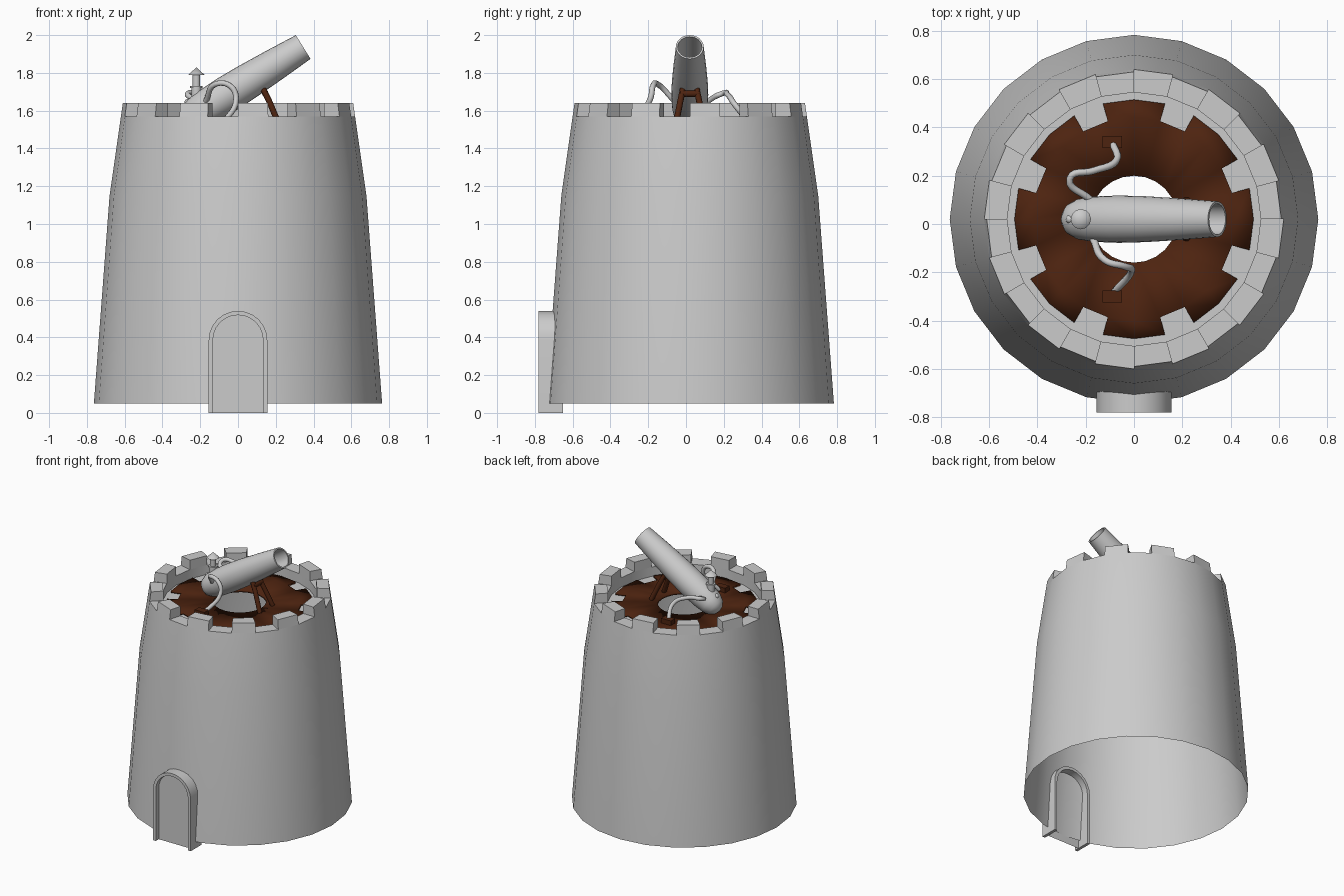
import bpy, bmesh, math
from mathutils import Vector

cube = bpy.data.objects.get("Cube")
if cube:
    bpy.data.objects.remove(cube, do_unlink=True)

CY = 0.02      # tower centre in y
SEGS = 24
built = []


def material(name, rgb):
    m = bpy.data.materials.new(name)
    m.use_nodes = True
    m.diffuse_color = (*rgb, 1)
    bsdf = next(n for n in m.node_tree.nodes if n.type == 'BSDF_PRINCIPLED')
    bsdf.inputs["Base Color"].default_value = (*rgb, 1)
    bsdf.inputs["Roughness"].default_value = 0.8
    return m


stone = material("stone_grey", (0.6, 0.6, 0.6))
wood = material("dark_wood", (0.075, 0.017, 0.005))


def finish(name, bm, mat, loc=(0, CY, 0)):
    bmesh.ops.remove_doubles(bm, verts=bm.verts, dist=1e-5)
    bmesh.ops.recalc_face_normals(bm, faces=bm.faces)
    me = bpy.data.meshes.new(name)
    bm.to_mesh(me)
    bm.free()
    ob = bpy.data.objects.new(name, me)
    ob.location = loc
    me.materials.append(mat)
    bpy.context.collection.objects.link(ob)
    built.append(ob)
    return ob


def polar(r, k, z, n=SEGS):
    a = 2 * math.pi * k / n
    return (r * math.cos(a), r * math.sin(a), z)


def lathe(name, profile, mat, n=SEGS, loc=(0, CY, 0)):
    bm = bmesh.new()
    for (r0, z0), (r1, z1) in zip(profile, profile[1:]):
        for k in range(n):
            pts = [polar(r0, k, z0, n), polar(r0, k + 1, z0, n),
                   polar(r1, k + 1, z1, n), polar(r1, k, z1, n)]
            if r0 == 0:
                pts.pop(1)
            elif r1 == 0:
                pts.pop(2)
            bm.faces.new([bm.verts.new(p) for p in pts])
    return finish(name, bm, mat, loc)


def box(name, centre, size, mat):
    bm = bmesh.new()
    bmesh.ops.create_cube(bm, size=1)
    bmesh.ops.scale(bm, vec=size, verts=bm.verts)
    return finish(name, bm, mat, centre)


def tube(name, points, radius, mat, smooth=True):
    cu = bpy.data.curves.new(name, 'CURVE')
    cu.dimensions = '3D'
    cu.bevel_depth = radius
    cu.bevel_resolution = 2
    cu.use_fill_caps = True
    cu.resolution_u = 6
    sp = cu.splines.new('BEZIER' if smooth else 'POLY')
    if smooth:
        sp.bezier_points.add(len(points) - 1)
        for bp, p in zip(sp.bezier_points, points):
            bp.co = p
            bp.handle_left_type = bp.handle_right_type = 'AUTO'
    else:
        sp.points.add(len(points) - 1)
        for sp_pt, p in zip(sp.points, points):
            sp_pt.co = (*p, 1)
    cu.materials.append(mat)
    ob = bpy.data.objects.new(name, cu)
    bpy.context.collection.objects.link(ob)
    return ob


# Tower: open-bottomed shell, parapet top, inner wall and ledge
lathe("tower_wall", [(0.763, 0.05), (0.68, 1.15), (0.62, 1.57),
                     (0.525, 1.57), (0.525, 1.5), (0.41, 1.5)], stone)

# Battlements: every second segment carries a block
bm = bmesh.new()
for k in range(0, SEGS, 2):
    ring = []
    for z, outer in ((1.57, 0.62), (1.64, 0.61)):
        ring.append([bm.verts.new(polar(r, j, z)) for r, j in
                     ((0.525, k), (outer, k), (outer, k + 1), (0.525, k + 1))])
    low, top = ring
    bm.faces.new(top)
    for i in range(4):
        j = (i + 1) % 4
        bm.faces.new((low[i], low[j], top[j], top[i]))
finish("battlements", bm, stone)

# Wooden deck: ring with a centre hole and a notched rim
bm = bmesh.new()
for k in range(SEGS):
    bands = [(0.18, 0.42)] if k % 3 == 1 else [(0.18, 0.42), (0.42, 0.495)]
    for r0, r1 in bands:
        bm.faces.new([bm.verts.new(polar(r, j, 1.52)) for r, j in
                      ((r0, k), (r1, k), (r1, k + 1), (r0, k + 1))])
deck = finish("wooden_deck", bm, wood)
solid = deck.modifiers.new("thickness", 'SOLIDIFY')
solid.thickness = 0.015
solid.offset = -1


# Doorway: arched frame passing through the wall, with a door panel
def arch(half, spring, n=12):
    pts = [(-half, 0)]
    for i in range(n + 1):
        a = math.pi * (1 - i / n)
        pts.append((half * math.cos(a), spring + half * math.sin(a)))
    return pts + [(half, 0)]


bm = bmesh.new()
outer, inner = arch(0.155, 0.385), arch(0.133, 0.385)
rows = [[bm.verts.new((x, y, z)) for x, z in path] for path, y in
        ((outer, -0.78), (outer, -0.65), (inner, -0.65), (inner, -0.78))]
for i in range(4):
    a, b = rows[i], rows[(i + 1) % 4]
    for j in range(len(a) - 1):
        bm.faces.new((a[j], a[j + 1], b[j + 1], b[j]))
for end in (0, -1):
    bm.faces.new([row[end] for row in rows])
finish("door_frame", bm, stone, (0, 0, 0))
bm = bmesh.new()
bm.faces.new([bm.verts.new((x, -0.745, z)) for x, z in inner])
finish("door_panel", bm, stone, (0, 0, 0))

# Cannon: tapered barrel with a rounded breech and hollow bore
muzzle = Vector((0.345, CY, 1.937))
aim = Vector((0.85, 0, 0.527)).normalized()
barrel = lathe("cannon_barrel", [
    (0, -0.75), (0.035, -0.74), (0.065, -0.715), (0.085, -0.67), (0.094, -0.6),
    (0.098, -0.48), (0.095, -0.35), (0.086, -0.18), (0.074, 0),
    (0.064, 0), (0.064, -0.3), (0, -0.3)], stone, 24, muzzle)
barrel.rotation_mode = 'QUATERNION'
barrel.rotation_quaternion = aim.to_track_quat('Z', 'Y')

# Small capped chimney and knob on the breech
lathe("breech_chimney", [(0.027, 1.6), (0.027, 1.72), (0.033, 1.72), (0.033, 1.73),
                         (0.02, 1.73), (0.02, 1.79), (0.042, 1.79), (0, 1.83)],
      stone, 12, (-0.22, CY, 0))
bm = bmesh.new()
bmesh.ops.create_uvsphere(bm, u_segments=12, v_segments=8, radius=0.018)
finish("breech_knob", bm, stone, (-0.265, CY, 1.645))

# Bent hoses from the breech down to their anchor blocks
tube("front_hose", [(-0.17, -0.06, 1.65), (-0.12, -0.15, 1.74), (-0.04, -0.175, 1.73),
                    (-0.01, -0.19, 1.66), (-0.08, -0.28, 1.53)], 0.015, stone)
tube("rear_hose", [(-0.18, 0.1, 1.64), (-0.265, 0.19, 1.69), (-0.17, 0.22, 1.685),
                   (-0.075, 0.26, 1.63), (-0.09, 0.34, 1.53)], 0.015, stone)
for label, y in (("front", -0.3), ("rear", 0.34)):
    box(label + "_anchor_block", (-0.09, y, 1.535), (0.08, 0.05, 0.04), wood)

# Wooden trestle under the barrel
for label, s in (("front", -1), ("rear", 1)):
    tube(label + "_trestle_leg", [(0.13, CY + s * 0.035, 1.72),
                                  (0.165, CY + s * 0.05, 1.65),
                                  (0.22, CY + s * 0.075, 1.52)], 0.017, wood, False)
tube("trestle_crossbar", [(0.145, CY - 0.05, 1.69), (0.145, CY + 0.05, 1.69)],
     0.018, wood, False)

# Smooth the round surfaces, keep hard edges
bpy.ops.object.select_all(action='DESELECT')
for ob in built:
    ob.select_set(True)
bpy.context.view_layer.objects.active = built[0]
bpy.ops.object.shade_smooth_by_angle(angle=math.radians(32))
